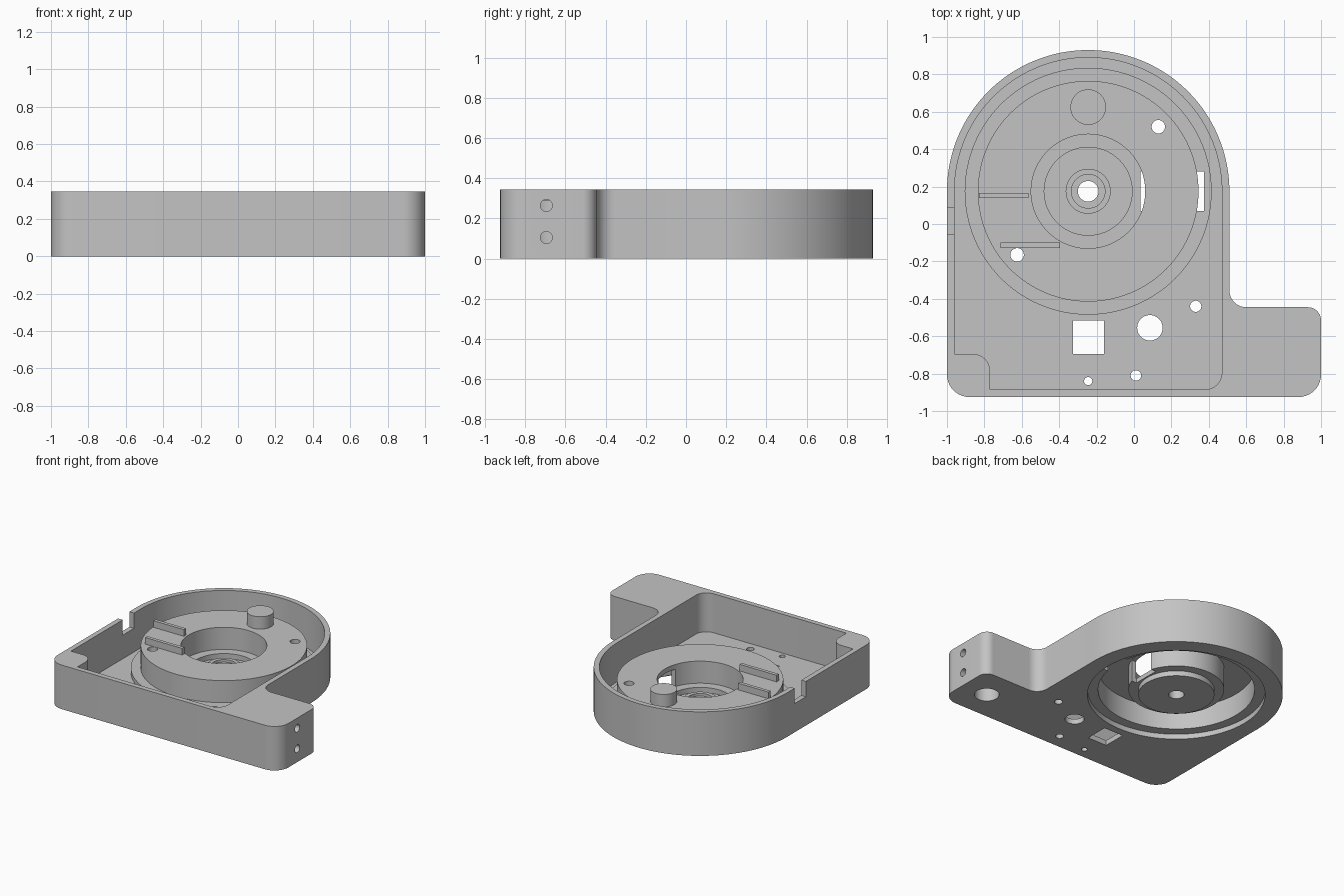
import bpy, bmesh, math
from mathutils import Vector, Matrix

if "Cube" in bpy.data.objects:
    bpy.data.objects.remove(bpy.data.objects["Cube"], do_unlink=True)

H = 0.345            # overall height
FLOOR = 0.04         # floor thickness
CX, CY = -0.245, 0.175   # centre of the round pan

grey = bpy.data.materials.new("plain grey")
grey.use_nodes = True
grey.diffuse_color = (0.55, 0.55, 0.55, 1)
grey.node_tree.nodes["Principled BSDF"].inputs["Base Color"].default_value = (0.55, 0.55, 0.55, 1)


def make(name, bm):
    bmesh.ops.recalc_face_normals(bm, faces=bm.faces)
    mesh = bpy.data.meshes.new(name)
    bm.to_mesh(mesh)
    bm.free()
    mesh.materials.append(grey)
    obj = bpy.data.objects.new(name, mesh)
    bpy.context.collection.objects.link(obj)
    return obj


def rounded(corners):
    """Outline of right-angle corners (x, y, radius), each one filleted."""
    out = []
    for i, (x, y, r) in enumerate(corners):
        p = Vector((x, y))
        a = (Vector(corners[i - 1][:2]) - p).normalized()
        b = (Vector(corners[(i + 1) % len(corners)][:2]) - p).normalized()
        steps = 0 if r == 0 else (40 if r > 0.5 else 10)
        for k in range(steps + 1):
            t = math.pi / 2 * k / max(steps, 1)
            q = p + r * (a + b) - r * (b * math.cos(t) + a * math.sin(t))
            if not out or (q - out[-1]).length > 1e-4:
                out.append(q)
    return out


def prism(name, outline, z0, z1):
    bm = bmesh.new()
    face = bm.faces.new([bm.verts.new((p[0], p[1], z0)) for p in outline])
    top = bmesh.ops.extrude_face_region(bm, geom=[face])["geom"]
    verts = [v for v in top if isinstance(v, bmesh.types.BMVert)]
    bmesh.ops.translate(bm, vec=(0, 0, z1 - z0), verts=verts)
    return make(name, bm)


def box(name, x0, x1, y0, y1, z0, z1):
    return prism(name, [(x0, y0), (x1, y0), (x1, y1), (x0, y1)], z0, z1)


def disc(name, x, y, r, z0, z1, n=40):
    ring = [(x + r * math.cos(math.tau * k / n), y + r * math.sin(math.tau * k / n)) for k in range(n)]
    return prism(name, ring, z0, z1)


def lathe(name, profile, n=128):
    bm = bmesh.new()
    rings = [[bm.verts.new((CX + r * math.cos(math.tau * k / n), CY + r * math.sin(math.tau * k / n), z))
              for k in range(n)] for r, z in profile]
    for i, ring in enumerate(rings):
        prev = rings[i - 1]
        for k in range(n):
            m = (k + 1) % n
            bm.faces.new((prev[k], prev[m], ring[m], ring[k]))
    return make(name, bm)


def combine(target, tool, operation="DIFFERENCE"):
    mod = target.modifiers.new("cut", "BOOLEAN")
    mod.operation, mod.solver, mod.object = operation, "EXACT", tool
    bpy.context.view_layer.objects.active = target
    bpy.ops.object.modifier_apply(modifier=mod.name)
    bpy.data.objects.remove(tool, do_unlink=True)


# Housing: round back, square front and a side arm
housing = prism("housing", rounded([
    (-1, -0.925, 0.12), (1, -0.925, 0.12), (1, -0.445, 0.07),
    (0.51, -0.445, 0.09), (0.51, 0.93, 0.755), (-1, 0.93, 0.755)]), 0, H)

# Open cavity that leaves a solid corner post
combine(housing, prism("cavity", rounded([
    (-0.77, -0.885, 0), (0.47, -0.885, 0.09), (0.47, 0.89, 0.715),
    (-0.96, 0.89, 0.715), (-0.96, -0.695, 0), (-0.77, -0.695, 0.09)]), FLOOR, 1))
combine(housing, disc("pan_opening", CX, CY, 0.645, -1, 0.2, 128))

# Hollow stepped pan with a central hub, open underneath
pan = lathe("pan", [
    (0.66, 0), (0.66, 0.075), (0.59, 0.075), (0.59, 0.248), (0.305, 0.248), (0.305, 0.075),
    (0.235, 0.075), (0.235, 0.035), (0.12, 0.035), (0.12, 0.095), (0.09, 0.095), (0.09, 0.075),
    (0.055, 0.075), (0.055, 0), (0.27, 0), (0.27, 0.04), (0.34, 0.04), (0.34, 0.213),
    (0.555, 0.213), (0.555, 0.04), (0.63, 0.04), (0.63, 0)])
combine(housing, pan, "UNION")

# Side window through hub and pan walls
combine(housing, box("window", 0.035, 0.375, 0.07, 0.28, -0.1, 0.21))

# Wall notch and square floor opening
combine(housing, box("notch", -1.1, -0.9, -0.055, 0.085, 0.225, 1))
combine(housing, box("square_opening", -0.325, -0.16, -0.695, -0.515, -1, 0.2))

# Round through holes in pan and floor
for x, y, r in [(0.13, 0.52, 0.036), (-0.625, -0.165, 0.036), (0.085, -0.555, 0.068),
                (0.33, -0.44, 0.03), (0.01, -0.81, 0.028), (-0.245, -0.84, 0.022)]:
    combine(housing, disc("hole", x, y, r, -1, 0.3))

# Blind hole under the arm and two screw holes in its end
combine(housing, disc("arm_hole", 0.785, -0.69, 0.088, -1, 0.29))
for z in (0.105, 0.265):
    screw = disc("screw_hole", 0, 0, 0.03, 0, 1, 24)
    screw.data.transform(Matrix.Translation((0.8, -0.695, z)) @ Matrix.Rotation(math.pi / 2, 4, "Y"))
    combine(housing, screw)

# Post and two guide ribs on the pan
parts = [housing,
         disc("post", CX, 0.625, 0.095, 0.24, H, 48),
         box("rear_rib", -0.83, -0.565, 0.138, 0.165, 0.24, 0.3),
         box("front_rib", -0.715, -0.395, -0.127, -0.1, 0.24, 0.3)]

for obj in bpy.context.selected_objects:
    obj.select_set(False)
for obj in parts:
    obj.select_set(True)
bpy.context.view_layer.objects.active = housing
bpy.ops.object.shade_smooth_by_angle(angle=math.radians(30))
